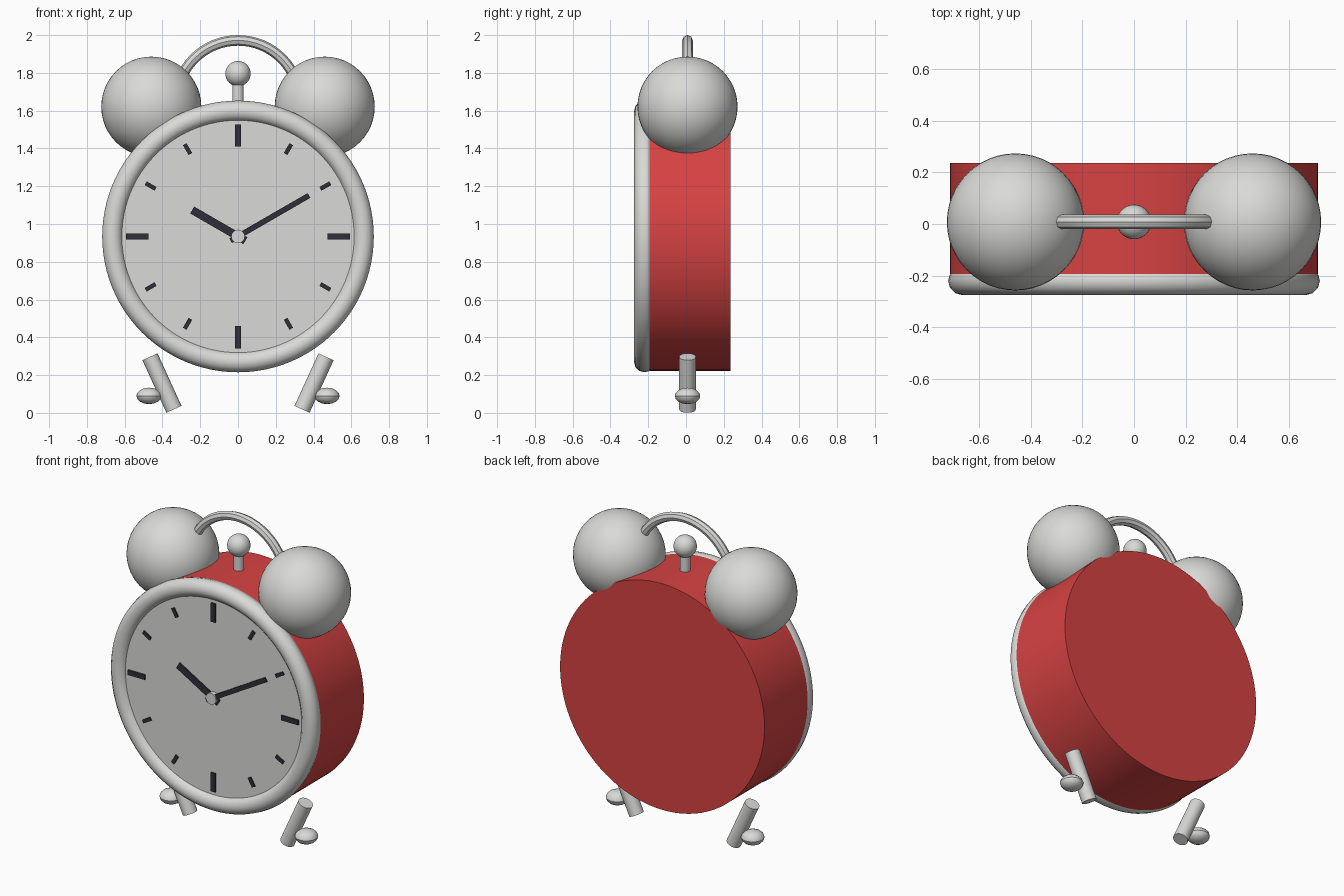
import bpy, math
from mathutils import Vector, Matrix

cube = bpy.data.objects.get("Cube")
if cube:
    bpy.data.objects.remove(cube, do_unlink=True)


def material(name, color):
    m = bpy.data.materials.new(name)
    m.use_nodes = True
    m.diffuse_color = (*color, 1)
    m.node_tree.nodes["Principled BSDF"].inputs["Base Color"].default_value = (*color, 1)
    return m


RED = material("red_enamel", (0.68, 0.055, 0.055))
METAL = material("pale_metal", (0.7, 0.7, 0.68))
DARK = material("dark_ink", (0.03, 0.028, 0.04))

CY = 0.008          # depth of the centre plane
CZ = 0.934          # height of the dial centre
FACE_Y = -0.242     # dial surface


def finish(name, mat, smooth=True):
    ob = bpy.context.object
    ob.name = ob.data.name = name
    ob.data.materials.append(mat)
    if smooth:
        bpy.ops.object.shade_smooth_by_angle(angle=math.radians(32))
    return ob


def rod(name, a, b, radius, mat, sides=32):
    """Cylinder between two points."""
    a, b = Vector(a), Vector(b)
    rot = (b - a).to_track_quat('Z', 'Y').to_euler()
    bpy.ops.mesh.primitive_cylinder_add(vertices=sides, radius=radius, depth=(b - a).length,
                                        location=(a + b) / 2, rotation=rot)
    return finish(name, mat)


def ball(name, center, radius, mat, flat=1.0, segments=48, rings=24):
    bpy.ops.mesh.primitive_uv_sphere_add(segments=segments, ring_count=rings,
                                         radius=radius, location=center)
    bpy.context.object.scale.z = flat
    bpy.ops.object.transform_apply(location=False, rotation=False, scale=True)
    return finish(name, mat)


def dial_bar(name, angle, r0, r1, width, y, thick):
    """Bar on the dial from radius r0 to r1, angle clockwise from twelve."""
    bpy.ops.mesh.primitive_cube_add(size=1)
    ob = bpy.context.object
    place = (Matrix.Translation((0, y, CZ)) @ Matrix.Rotation(angle, 4, 'Y')
             @ Matrix.Translation((0, 0, (r0 + r1) / 2)))
    ob.data.transform(place @ Matrix.Diagonal((width, thick, r1 - r0, 1)))
    return finish(name, DARK, False)


# Case, rim and dial
rod("case", (0, -0.235, CZ), (0, 0.236, CZ), 0.712, RED, 96)
rod("dial", (0, -0.2, CZ), (0, FACE_Y, CZ), 0.63, METAL, 96)
bpy.ops.mesh.primitive_torus_add(major_segments=96, minor_segments=12, major_radius=0.664,
                                 minor_radius=0.055, location=(0, -0.22, CZ),
                                 rotation=(math.pi / 2, 0, 0))
finish("rim", METAL)

# Hour marks, longer at the quarters
for i in range(12):
    half, width = (0.059, 0.031) if i % 3 == 0 else (0.03, 0.022)
    dial_bar(f"hour_mark_{i}", math.radians(30 * i), 0.534 - half, 0.534 + half,
             width, FACE_Y - 0.004, 0.009)

# Hands and hub
dial_bar("hour_hand", math.radians(-60), -0.045, 0.28, 0.042, FACE_Y - 0.008, 0.009)
dial_bar("minute_hand", math.radians(60), -0.045, 0.434, 0.029, FACE_Y - 0.016, 0.009)
rod("hub", (0, FACE_Y, CZ), (0, -0.271, CZ), 0.036, METAL, 16)

# Hammer
rod("hammer_stem", (0, CY, 1.6), (0, CY, 1.76), 0.03, METAL, 24)
ball("hammer_head", (0, CY, 1.796), 0.067, METAL, segments=32, rings=16)

# Bells, legs and foot pads on both sides
for side, s in (("left", 1), ("right", -1)):
    ball(f"{side}_bell", (s * 0.459, CY, 1.621), 0.265, METAL)
    rod(f"{side}_leg", (s * 0.339, CY, 0.019), (s * 0.466, CY, 0.297), 0.044, METAL, 24)
    ball(f"{side}_foot_pad", (s * 0.471, CY, 0.09), 0.067, METAL, flat=0.65, segments=24, rings=8)

# Carrying handle, an arch ending inside the bells
curve = bpy.data.curves.new("handle", 'CURVE')
curve.dimensions = '3D'
curve.bevel_depth = 0.028
curve.bevel_resolution = 2
curve.use_fill_caps = True
path = curve.splines.new('POLY')
STEPS = 32
path.points.add(STEPS)
for i, p in enumerate(path.points):
    t = math.pi * i / STEPS
    p.co = (0.328 * math.cos(t), CY, 1.644 + 0.328 * math.sin(t), 1)
handle = bpy.data.objects.new("handle", curve)
bpy.context.collection.objects.link(handle)
bpy.ops.object.select_all(action='DESELECT')
handle.select_set(True)
bpy.context.view_layer.objects.active = handle
bpy.ops.object.convert(target='MESH')
finish("handle", METAL)
